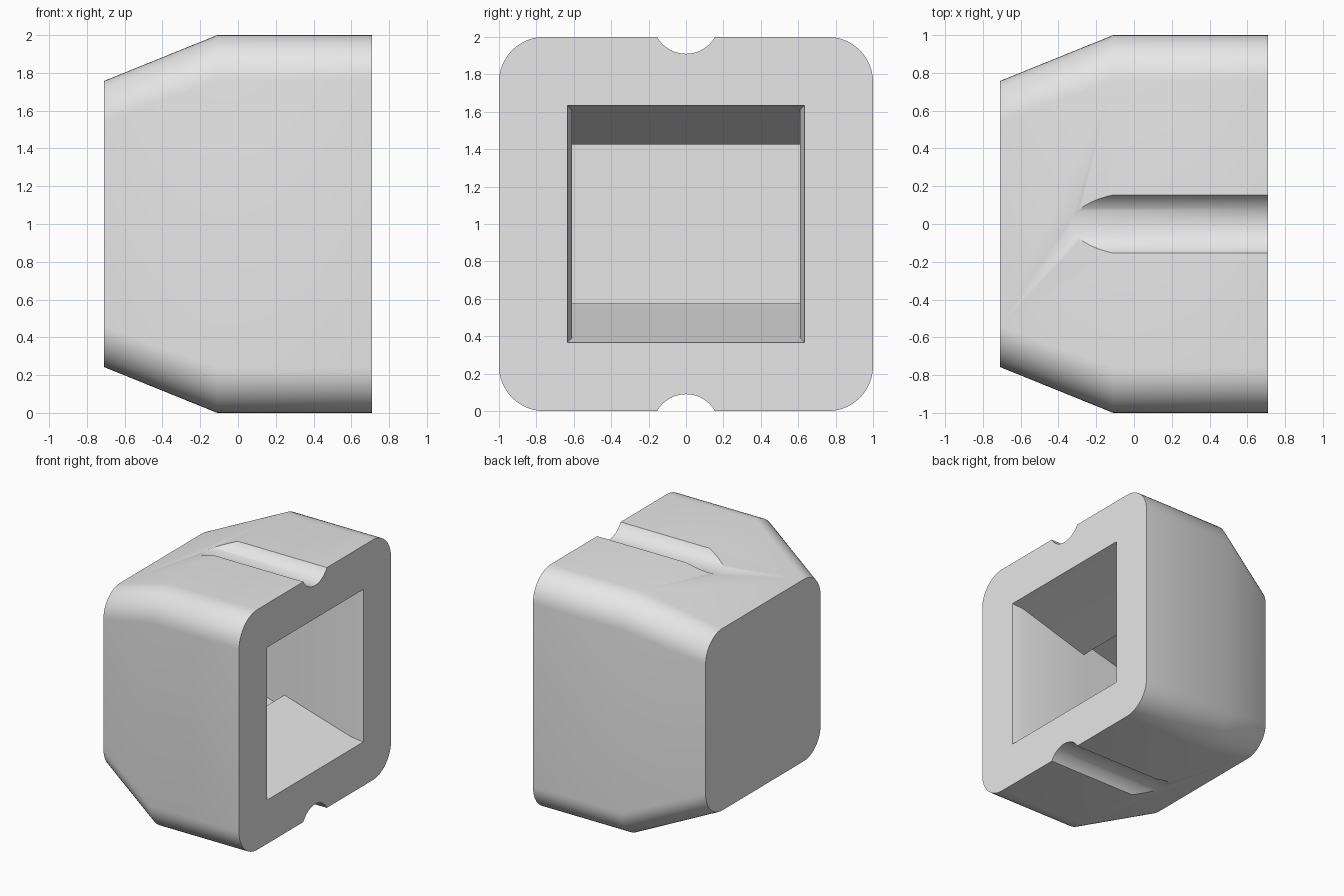
import bpy, bmesh, math

cube = bpy.data.objects.get("Cube")
if cube:
    bpy.data.objects.remove(cube, do_unlink=True)

grey = bpy.data.materials.new("light_grey")
grey.use_nodes = True
grey.diffuse_color = (0.8, 0.8, 0.8, 1)
grey.node_tree.nodes["Principled BSDF"].inputs["Base Color"].default_value = (0.8, 0.8, 0.8, 1)

MID = 1.0      # height of the long axis
END = 0.71     # half length along x


def section(x, half_y, half_z, radius=0, steps=12):
    """Rectangle across the x axis, with rounded corners if radius is set."""
    points = []
    for k, (sy, sz) in enumerate([(1, 1), (-1, 1), (-1, -1), (1, -1)]):
        cy, cz = sy * (half_y - radius), sz * (half_z - radius)
        for i in range(steps + 1 if radius else 1):
            a = math.pi / 2 * (k + i / steps)
            points.append((x, cy + radius * math.cos(a), MID + cz + radius * math.sin(a)))
    return points


def loft(name, sections):
    """Skin a closed solid through matching sections."""
    bm = bmesh.new()
    rings = [[bm.verts.new(p) for p in s] for s in sections]
    n = len(rings[0])
    for a, b in zip(rings, rings[1:]):
        for i in range(n):
            j = (i + 1) % n
            bm.faces.new((a[i], a[j], b[j], b[i]))
    bm.faces.new(rings[0])
    bm.faces.new(rings[-1])
    bmesh.ops.recalc_face_normals(bm, faces=bm.faces)
    mesh = bpy.data.meshes.new(name)
    bm.to_mesh(mesh)
    bm.free()
    mesh.materials.append(grey)
    obj = bpy.data.objects.new(name, mesh)
    bpy.context.collection.objects.link(obj)
    return obj


def cut(target, cutter):
    cutter.hide_render = True
    mod = target.modifiers.new("cut", 'BOOLEAN')
    mod.operation = 'DIFFERENCE'
    mod.solver = 'EXACT'
    mod.object = cutter
    bpy.context.view_layer.objects.active = target
    bpy.ops.object.modifier_apply(modifier=mod.name)
    bpy.data.objects.remove(cutter, do_unlink=True)


# Rounded body, tapered towards the closed end
body = loft("cap_body", [
    section(-END, 0.757, 0.757, 0.22),
    section(-0.11, 1, 1, 0.24),
    section(END, 1, 1, 0.24),
])

# Socket with a chamfered mouth and two ramped catches
cut(body, loft("socket_cutter", [
    section(END + 0.02, 0.64, 0.64),
    section(0.62, 0.61, 0.61),
    section(0.0, 0.61, 0.425),
    section(-0.001, 0.61, 0.53),
    section(-0.4, 0.61, 0.425),
]))

# Round grooves along the top and bottom
for side in (1, -1):
    bpy.ops.mesh.primitive_cylinder_add(
        vertices=64, radius=0.178, depth=3,
        location=(0, 0, MID + side * 1.088), rotation=(0, math.pi / 2, 0))
    groove = bpy.context.object
    groove.name = "groove_cutter"
    groove.data.materials.append(grey)
    cut(body, groove)

# Smooth rounds, sharp rims
bpy.ops.object.select_all(action='DESELECT')
body.select_set(True)
bpy.context.view_layer.objects.active = body
bpy.ops.object.shade_smooth_by_angle(angle=math.radians(30))
